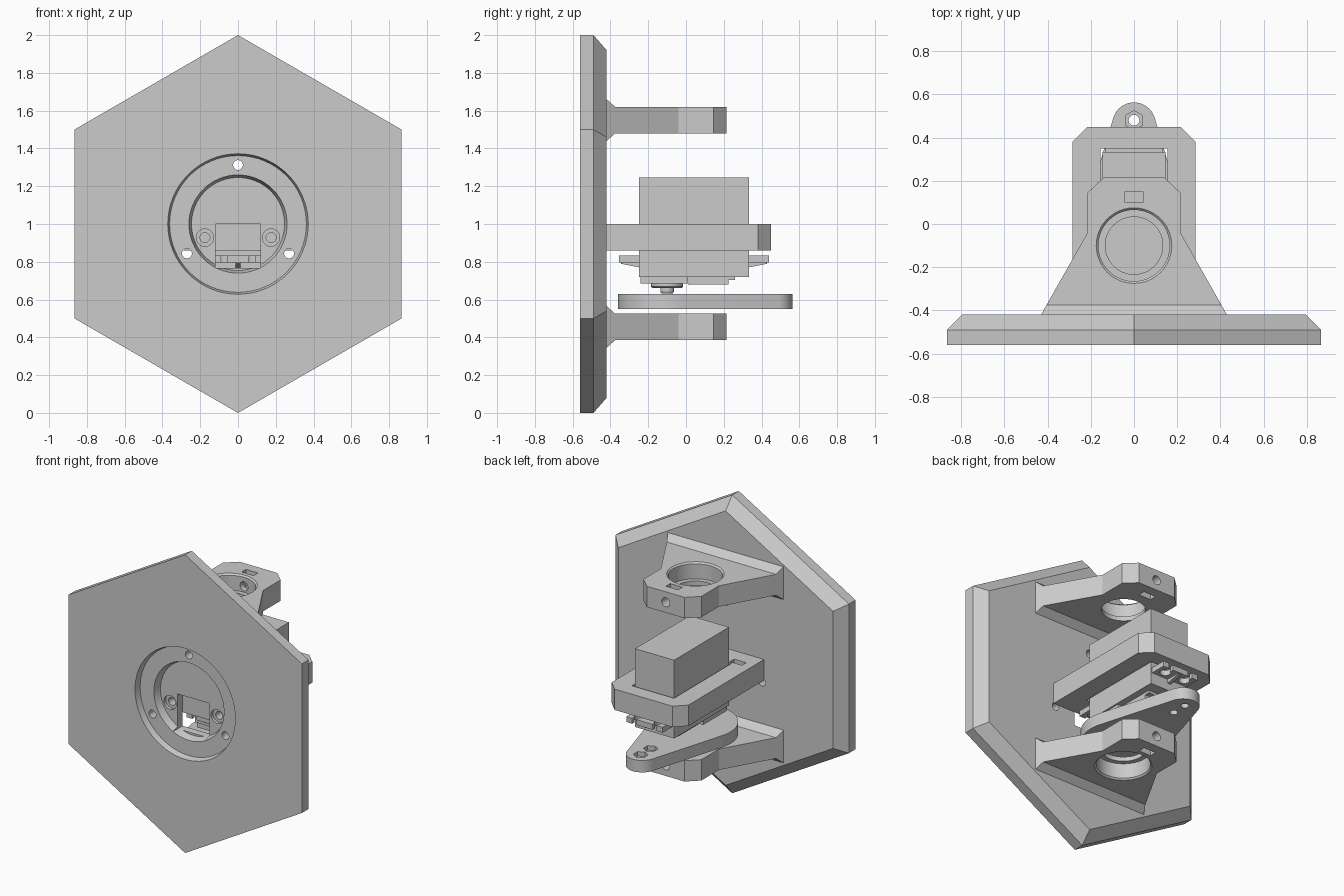
import bpy, bmesh
from math import cos, sin, pi, radians, asin

cube = bpy.data.objects.get("Cube")
if cube:
    bpy.data.objects.remove(cube, do_unlink=True)

grey = bpy.data.materials.new("plain grey")
grey.use_nodes = True
COLOUR = (0.6, 0.6, 0.6, 1)
grey.diffuse_color = COLOUR
grey.node_tree.nodes["Principled BSDF"].inputs["Base Color"].default_value = COLOUR


def loft(name, rings):
    """Closed solid through rings of 3D points, capped at both ends."""
    bm = bmesh.new()
    loops = [[bm.verts.new(p) for p in ring] for ring in rings]
    n = len(loops[0])
    for a, b in zip(loops, loops[1:]):
        for i in range(n):
            j = (i + 1) % n
            bm.faces.new((a[i], a[j], b[j], b[i]))
    bm.faces.new(loops[0])
    bm.faces.new(loops[-1])
    bmesh.ops.recalc_face_normals(bm, faces=bm.faces)
    mesh = bpy.data.meshes.new(name)
    bm.to_mesh(mesh)
    bm.free()
    mesh.materials.append(grey)
    ob = bpy.data.objects.new(name, mesh)
    bpy.context.scene.collection.objects.link(ob)
    return ob


def circle(u, v, r, n=48, turn=0.0):
    return [(u + r * cos(turn + 2 * pi * i / n), v + r * sin(turn + 2 * pi * i / n))
            for i in range(n)]


def along_z(name, *layers):
    return loft(name, [[(u, v, h) for u, v in pts] for h, pts in layers])


def along_y(name, *layers):
    return loft(name, [[(u, h, v) for u, v in pts] for h, pts in layers])


def rect(u0, u1, v0, v1):
    return [(u0, v0), (u1, v0), (u1, v1), (u0, v1)]


def box(name, x0, x1, y0, y1, z0, z1):
    return along_z(name, (z0, rect(x0, x1, y0, y1)), (z1, rect(x0, x1, y0, y1)))


def hole_z(x, y, r, z0, z1, n=32):
    return along_z("cutter", (z0, circle(x, y, r, n)), (z1, circle(x, y, r, n)))


def hole_y(x, z, r, y0, y1, n=32):
    return along_y("cutter", (y0, circle(x, z, r, n)), (y1, circle(x, z, r, n)))


def boolean(ob, others, operation="DIFFERENCE"):
    """Apply the cutters (or added solids) to the object and delete them."""
    for c in others:
        m = ob.modifiers.new("cut", "BOOLEAN")
        m.operation, m.object, m.solver = operation, c, "EXACT"
    bpy.context.view_layer.update()
    dg = bpy.context.evaluated_depsgraph_get()
    mesh = bpy.data.meshes.new_from_object(ob.evaluated_get(dg))
    ob.modifiers.clear()
    ob.data = mesh
    for c in others:
        bpy.data.objects.remove(c, do_unlink=True)
    return ob


def slabs(name, z, sections):
    """Symmetric solid along y from (y, half width, half height) sections."""
    return along_y(name, *[(y, rect(-w, w, z - h, z + h)) for y, w, h in sections])


parts = []

# Hexagonal plate with a bevelled back edge
hexagon = lambda r: circle(0, 1, r, 6, pi / 2)
plate = along_y("hexagonal_plate", (-0.56, hexagon(1)), (-0.49, hexagon(1)),
                (-0.42, hexagon(0.92)))
cuts = [
    along_y("cutter", (-0.6, circle(0, 1, 0.375, 64)), (-0.56, circle(0, 1, 0.372, 64)),
            (-0.52, circle(0, 1, 0.362, 64))),
    along_y("cutter", (-0.53, circle(0, 1, 0.26, 64)), (-0.52, circle(0, 1, 0.26, 64)),
            (-0.47, circle(0, 1, 0.246, 64))),
    box("cutter", -0.118, 0.118, -0.6, -0.4, 0.768, 1.0),
]
for k in range(3):
    a = pi / 2 + k * 2 * pi / 3
    cuts.append(hole_y(0.312 * cos(a), 1 + 0.312 * sin(a), 0.026, -0.6, -0.4))
for s in (-1, 1):
    cuts.append(hole_y(s * 0.175, 0.928, 0.026, -0.6, -0.4))
    cuts.append(hole_y(s * 0.175, 0.928, 0.046, -0.6, -0.45))
parts.append(boolean(plate, cuts))

# Upper and lower bearing arms, mirrored vertically
for name, z, s in (("upper_bearing_arm", 1.55, 1), ("lower_bearing_arm", 0.455, -1)):
    arm = slabs(name, z, [(-0.42, 0.43, 0.11), (-0.375, 0.405, 0.07), (-0.04, 0.215, 0.07),
                          (0.145, 0.215, 0.07), (0.215, 0.14, 0.07)])
    pocket = along_z("cutter", (z - s * 0.04, circle(0, -0.1, 0.165)),
                     (z + s * 0.06, circle(0, -0.1, 0.165)),
                     (z + s * 0.08, circle(0, -0.1, 0.185)))
    parts.append(boolean(arm, [
        pocket,
        hole_z(0, -0.1, 0.133, z - 0.1, z + 0.1, 48),
        box("cutter", -0.045, 0.045, 0.102, 0.148, z - 0.1, z + 0.1),
        hole_y(0, z, 0.03, 0.0, 0.25),
    ]))

# Bracket holding the servo
bracket = slabs("servo_bracket", 0.93, [(-0.42, 0.285, 0.07), (0.38, 0.285, 0.07),
                                        (0.45, 0.215, 0.07)])
cuts = [box("cutter", -0.156, 0.156, -0.262, 0.35, 0.8, 1.1)]
for s in (-1, 1):
    cuts.append(hole_y(s * 0.175, 0.928, 0.026, -0.5, -0.27))
    cuts.append(box("cutter", s * 0.178 - 0.045, s * 0.178 + 0.045, -0.32, -0.275, 0.9, 1.1))
parts.append(boolean(bracket, cuts))

# Servo case with its stepped underside
parts.append(box("servo_body", -0.145, 0.145, -0.248, 0.333, 0.72, 1.245))
parts.append(box("servo_gear_cover", -0.135, 0.135, -0.24, 0.01, 0.685, 0.725))
parts.append(box("servo_base_block", -0.1, 0.1, 0.01, 0.225, 0.68, 0.725))
parts.append(box("servo_base_step", -0.1, 0.1, 0.22, 0.26, 0.703, 0.725))

# Slotted mounting tabs with a centre rib
for name, s, root, tip in (("front_servo_tab", -1, -0.246, -0.355),
                           ("back_servo_tab", 1, 0.331, 0.44)):
    tab = slabs(name, 0.815, [(root, 0.135, 0.018), (tip, 0.135, 0.018)])
    cuts = []
    for x in (-0.075, 0.075):
        cuts.append(hole_z(x, tip - s * 0.055, 0.034, 0.7, 0.9, 24))
        y0, y1 = sorted((tip - s * 0.055, tip + s * 0.02))
        cuts.append(box("cutter", x - 0.016, x + 0.016, y0, y1, 0.7, 0.9))
    parts.append(boolean(tab, cuts))
    parts.append(along_y(name + "_rib", (root, rect(-0.012, 0.012, 0.77, 0.8)),
                         (tip - s * 0.01, rect(-0.012, 0.012, 0.79, 0.8))))

# Output shaft
parts.append(along_z("servo_output_collar", (0.66, circle(0, -0.1, 0.075)),
                     (0.668, circle(0, -0.1, 0.085)), (0.69, circle(0, -0.1, 0.085))))
parts.append(along_z("servo_output_shaft", (0.632, circle(0, -0.1, 0.03)),
                     (0.642, circle(0, -0.1, 0.036)), (0.665, circle(0, -0.1, 0.036))))

# Tapered swing lever: two arcs joined by tangents
big, small, yb, ys = 0.26, 0.1, -0.1, 0.463
tilt = asin((big - small) / (ys - yb))
outline = []
for i in range(17):
    a = tilt + (pi - 2 * tilt) * i / 16
    outline.append((small * cos(a), ys + small * sin(a)))
for i in range(33):
    a = pi - tilt + (pi + 2 * tilt) * i / 32
    outline.append((big * cos(a), yb + big * sin(a)))
lever = along_z("swing_lever", (0.55, outline), (0.63, outline))
cuts = []
for y in (0.375, 0.48):
    cuts.append(hole_z(0, y, 0.025, 0.5, 0.7))
    cuts.append(along_z("cutter", (0.6, circle(0, y, 0.045, 6, pi / 2)),
                        (0.66, circle(0, y, 0.045, 6, pi / 2))))
parts.append(boolean(lever, cuts))

# Smooth the round walls, keep the edges crisp
for ob in bpy.context.view_layer.objects:
    ob.select_set(ob in parts)
bpy.context.view_layer.objects.active = parts[0]
bpy.ops.object.shade_smooth_by_angle(angle=radians(25))
